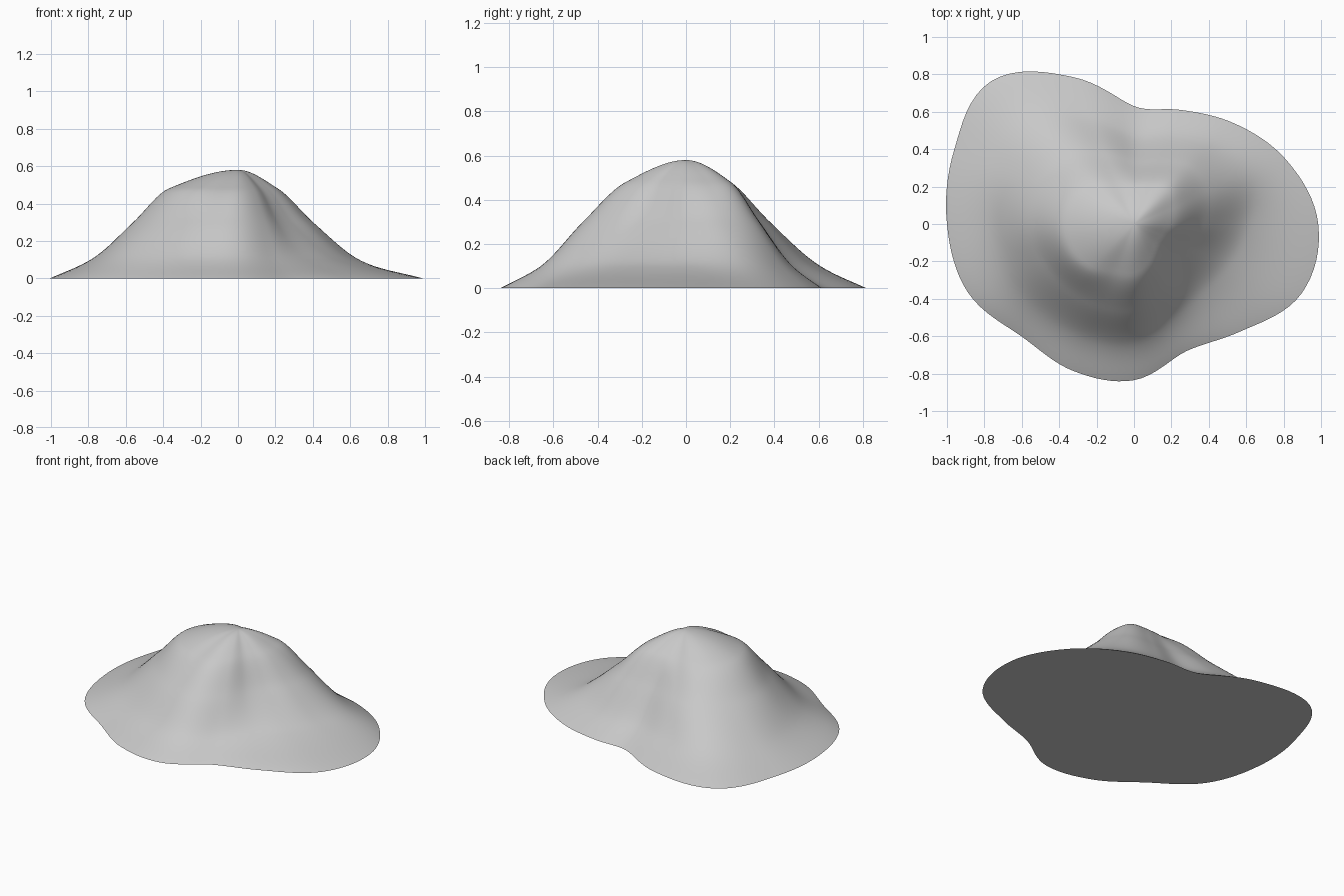
import bpy
import bmesh
import math

cube = bpy.data.objects.get("Cube")
if cube:
    bpy.data.objects.remove(cube)

SEGMENTS, RINGS = 128, 48
PEAK = 0.58

# Contour lines of the mound: height, then radius at equal angles from +x
CONTOURS = [
    (0.48, [.20, .23, .26, .22, .20, .21, .28, .34, .37, .36, .33, .28, .27, .22, .17, .17]),
    (0.30, [.37, .43, .43, .36, .33, .40, .51, .55, .56, .53, .50, .48, .46, .38, .31, .31]),
    (0.10, [.62, .68, .61, .52, .48, .62, .82, .82, .78, .75, .69, .67, .65, .55, .52, .56]),
    (0.00, [.985, .885, .76, .66, .63, .85, 1.08, 1.04, 1, .96, .85, .85, .835, .735, .81, .97]),
]


def around(radii, turn):
    """Smooth closed curve through the radii, turn in 0..1."""
    n = len(radii)
    i, t = divmod(turn * n, 1)
    a, b, c, d = (radii[(int(i) + k) % n] for k in (-1, 0, 1, 2))
    return b + t / 2 * (c - a + t * (2 * a - 5 * b + 4 * c - d + t * (3 * (b - c) + d - a)))


def slope_height(rs, zs, r):
    """Height at r on a smooth falling profile through the points."""
    last = len(rs) - 1
    cuts = [(zs[k + 1] - zs[k]) / (rs[k + 1] - rs[k]) for k in range(last)]
    slopes = [0]
    slopes += [2 * p * q / (p + q) for p, q in zip(cuts, cuts[1:])]
    slopes.append(cuts[-1])
    k = 0
    while k < last - 1 and r > rs[k + 1]:
        k += 1
    w = rs[k + 1] - rs[k]
    t = (r - rs[k]) / w
    rise = t * t * (3 - 2 * t)
    return (zs[k] + (zs[k + 1] - zs[k]) * rise
            + w * t * (1 - t) * ((1 - t) * slopes[k] - t * slopes[k + 1]))


# Sculpt the mound as rings around the summit
bm = bmesh.new()
summit = bm.verts.new((0, 0, PEAK))
rings = [[] for _ in range(RINGS)]
heights = [PEAK] + [z for z, _ in CONTOURS]
for s in range(SEGMENTS):
    turn = s / SEGMENTS
    angle = math.tau * turn
    radii = [0] + [around(row, turn) for _, row in CONTOURS]
    for j, ring in enumerate(rings):
        r = radii[-1] * (j + 1) / RINGS
        ring.append(bm.verts.new((r * math.cos(angle), r * math.sin(angle),
                                  max(0, slope_height(radii, heights, r)))))

for s in range(SEGMENTS):
    n = (s + 1) % SEGMENTS
    bm.faces.new((summit, rings[0][s], rings[0][n]))
    for inner, outer in zip(rings, rings[1:]):
        bm.faces.new((inner[s], outer[s], outer[n], inner[n]))
for face in bm.faces:
    face.smooth = True

# Flat underside with a crisp rim
centre = bm.verts.new((0, 0, 0))
rim = rings[-1]
for s in range(SEGMENTS):
    n = (s + 1) % SEGMENTS
    bm.faces.new((centre, rim[n], rim[s]))
    bm.edges.get((rim[s], rim[n])).smooth = False

mesh = bpy.data.meshes.new("mound")
bm.to_mesh(mesh)
bm.free()
mound = bpy.data.objects.new("mound", mesh)
bpy.context.collection.objects.link(mound)

# Plain grey surface
grey = bpy.data.materials.new("light grey")
grey.use_nodes = True
colour = (0.58, 0.58, 0.58, 1)
grey.diffuse_color = colour
grey.node_tree.nodes["Principled BSDF"].inputs["Base Color"].default_value = colour
mesh.materials.append(grey)
